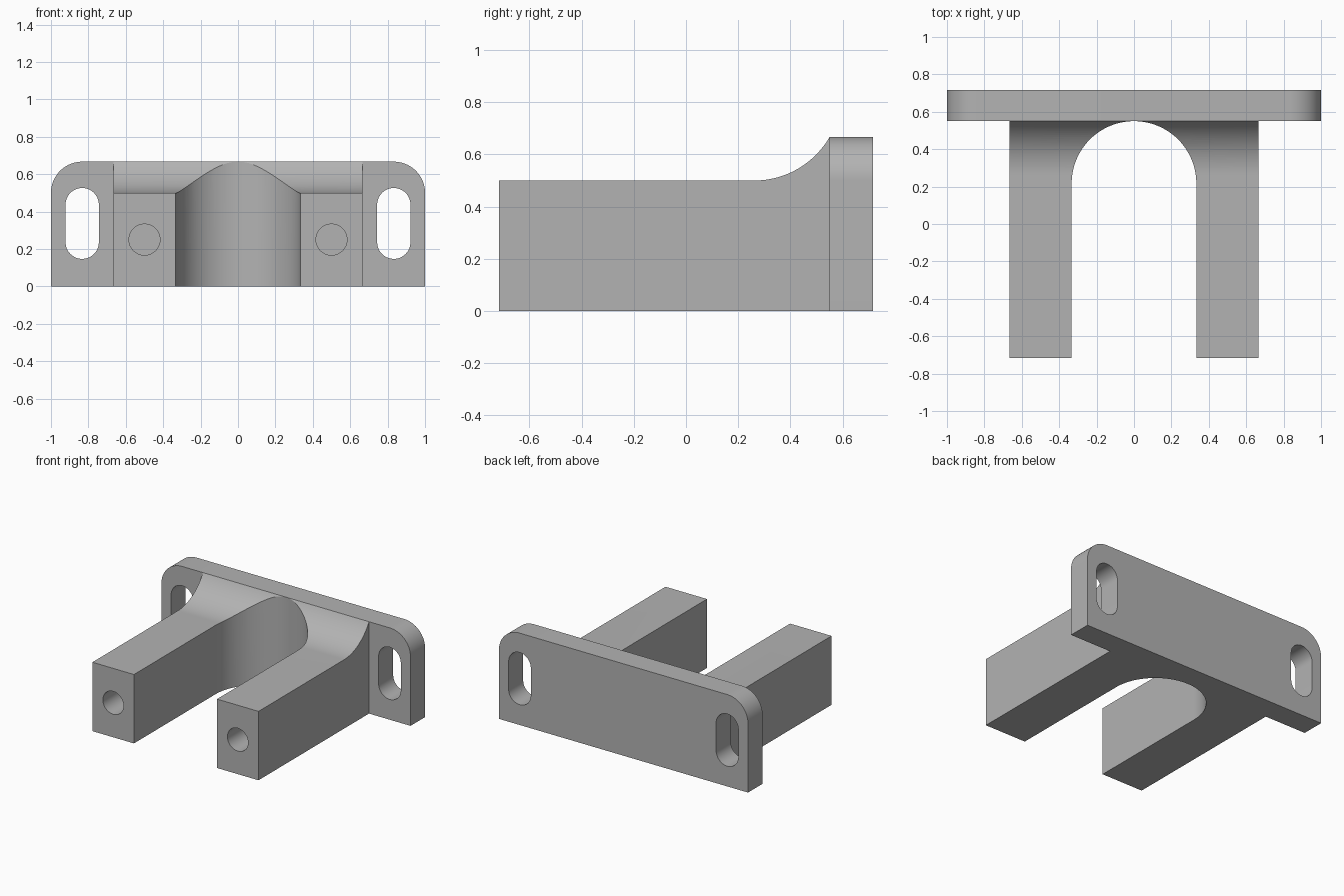
import bpy, bmesh
from math import radians, sin, cos
from mathutils import Vector

cube = bpy.data.objects.get("Cube")
if cube:
    bpy.data.objects.remove(cube, do_unlink=True)

grey = bpy.data.materials.new("plain grey")
grey.use_nodes = True
GREY = (0.45, 0.45, 0.45, 1)
grey.diffuse_color = GREY
grey.node_tree.nodes["Principled BSDF"].inputs["Base Color"].default_value = GREY

AXES = {"x": lambda a, b, d: (d, a, b),
        "y": lambda a, b, d: (a, d, b),
        "z": lambda a, b, d: (a, b, d)}


def arc(cx, cy, r, start, end, steps=24):
    angles = [radians(start + (end - start) * i / steps) for i in range(steps + 1)]
    return [(cx + r * cos(t), cy + r * sin(t)) for t in angles]


def prism(name, outline, axis, near, far):
    """Extrude a closed 2D outline along an axis."""
    place = AXES[axis]
    bm = bmesh.new()
    face = bm.faces.new([bm.verts.new(place(a, b, near)) for a, b in outline])
    new = bmesh.ops.extrude_face_region(bm, geom=[face])["geom"]
    bmesh.ops.translate(bm, vec=Vector(place(0, 0, far - near)),
                        verts=[v for v in new if isinstance(v, bmesh.types.BMVert)])
    bmesh.ops.recalc_face_normals(bm, faces=bm.faces)
    mesh = bpy.data.meshes.new(name)
    bm.to_mesh(mesh)
    bm.free()
    mesh.materials.append(grey)
    obj = bpy.data.objects.new(name, mesh)
    bpy.context.collection.objects.link(obj)
    return obj


def select(obj):
    bpy.ops.object.select_all(action="DESELECT")
    obj.select_set(True)
    bpy.context.view_layer.objects.active = obj


def cut(obj, cutters):
    """Subtract the cutters, then shade curved walls smooth."""
    select(obj)
    for cutter in cutters:
        mod = obj.modifiers.new("cut", "BOOLEAN")
        mod.operation, mod.solver, mod.object = "DIFFERENCE", "EXACT", cutter
        bpy.ops.object.modifier_apply(modifier=mod.name)
        bpy.data.objects.remove(cutter, do_unlink=True)
    bpy.ops.object.shade_smooth_by_angle(angle=radians(25))


THIRD, SIXTH = 1 / 3, 1 / 6
FRONT, JOINT, BACK = -0.717, 0.55, 0.717
HEIGHT = 2 * THIRD

# Mounting plate with rounded upper corners and two slots
corner_z = HEIGHT - SIXTH
plate = prism("mounting_plate",
              [(-1, 0), (1, 0)] + arc(1 - SIXTH, corner_z, SIXTH, 0, 90)
              + arc(SIXTH - 1, corner_z, SIXTH, 90, 180), "y", JOINT, BACK)
slots = [prism("slot_cutter", arc(x, 0.437, 0.089, 0, 180) + arc(x, 0.236, 0.089, 180, 360),
               "y", JOINT - 0.1, BACK + 0.1) for x in (-0.833, 0.833)]
cut(plate, slots)

# Forked arms: side profile with a concave sweep up to the plate
profile = [(FRONT, 0), (FRONT, 0.5)]
profile += arc(JOINT - 0.2887, 0.5 + THIRD, THIRD, -90, -30)
profile += [(JOINT + 0.01, HEIGHT - 0.01), (JOINT + 0.01, 0)]
arms = prism("forked_arms", profile, "x", -HEIGHT, HEIGHT)

# Round-ended gap between the arms, and a blind hole in each arm end
gap = prism("gap_cutter", [(-THIRD, FRONT - 0.1), (THIRD, FRONT - 0.1)]
            + arc(0, JOINT - THIRD, THIRD, 0, 180, 64), "z", -0.1, 1)
holes = [prism("hole_cutter", arc(x, 0.25, 0.083, 0, 360, 48)[:-1],
               "y", FRONT - 0.1, FRONT + 0.5) for x in (-0.5, 0.5)]
cut(arms, [gap] + holes)
